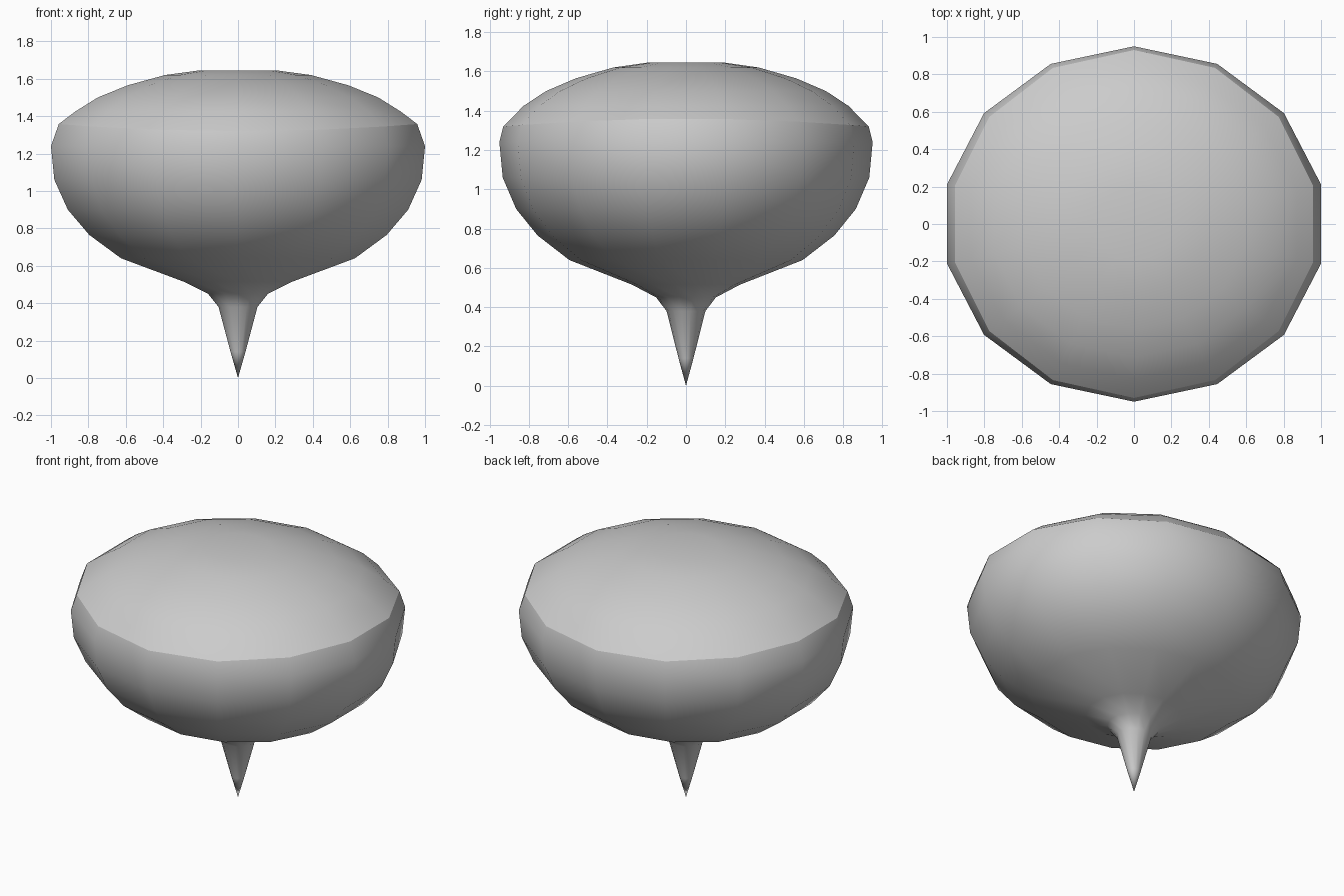
import bpy, bmesh
from math import sin, cos, pi

if "Cube" in bpy.data.objects:
    bpy.data.objects.remove(bpy.data.objects["Cube"])

SIDES = 14
RX, RY = 1.0257, 0.95   # slightly oval plan, corners on the y axis

# (fraction of full radius, height) from the spike upwards
PROFILE = [(0.04, 0.14), (0.104, 0.38), (0.16, 0.45), (0.29, 0.515),
           (0.625, 0.64), (0.795, 0.765), (0.91, 0.90), (0.982, 1.06),
           (1.0, 1.24), (0.968, 1.34), (0.87, 1.425), (0.75, 1.50),
           (0.59, 1.565), (0.39, 1.62), (0.205, 1.645)]
SHOULDER = 9            # this ring dips a little towards front and back

bm = bmesh.new()
rings = []
for i, (f, z) in enumerate(PROFILE):
    ring = []
    for k in range(SIDES):
        a = 2 * pi * k / SIDES
        wave = cos(2 * a) if i == SHOULDER else 0
        r = f + 0.011 * wave
        ring.append(bm.verts.new((RX * r * sin(a), RY * r * cos(a), z - 0.02 * wave)))
    rings.append(ring)

# side walls
for low, high in zip(rings, rings[1:]):
    for k in range(SIDES):
        n = (k + 1) % SIDES
        bm.faces.new((low[k], low[n], high[n], high[k]))

# pointed tip and flat top
tip = bm.verts.new((0, 0, 0))
for k in range(SIDES):
    bm.faces.new((tip, rings[0][(k + 1) % SIDES], rings[0][k]))
bm.faces.new(rings[-1])
bmesh.ops.recalc_face_normals(bm, faces=bm.faces)

mesh = bpy.data.meshes.new("spinning_top_body")
bm.to_mesh(mesh)
bm.free()
body = bpy.data.objects.new("spinning_top_body", mesh)
bpy.context.collection.objects.link(body)

# smooth sides, crisp shoulder
bpy.context.view_layer.objects.active = body
body.select_set(True)
bpy.ops.object.shade_smooth_by_angle(angle=pi / 6)
